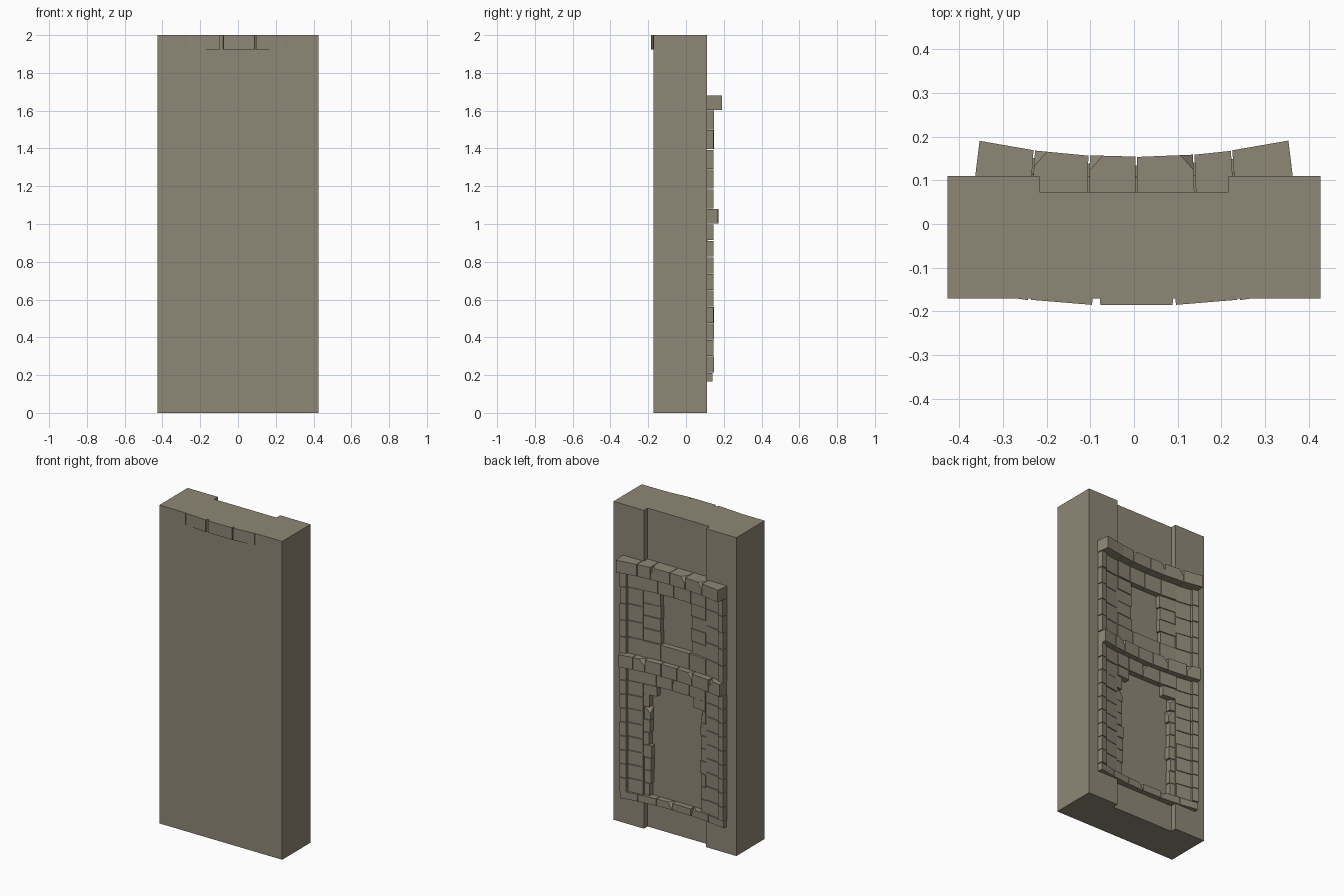
import bpy, bmesh, random
from mathutils import Vector

random.seed(4)
cube = bpy.data.objects.get("Cube")
if cube:
    bpy.data.objects.remove(cube, do_unlink=True)

stone_mat = bpy.data.materials.new("weathered stone")
stone_mat.use_nodes = True
colour = (0.275, 0.245, 0.18, 1)
stone_mat.diffuse_color = colour
stone_mat.node_tree.nodes["Principled BSDF"].inputs["Base Color"].default_value = colour


def finish(name, bm):
    bmesh.ops.recalc_face_normals(bm, faces=bm.faces)
    mesh = bpy.data.meshes.new(name)
    bm.to_mesh(mesh)
    bm.free()
    mesh.materials.append(stone_mat)
    obj = bpy.data.objects.new(name, mesh)
    bpy.context.collection.objects.link(obj)
    return obj


def prism(bm, outline, z0, z1):
    """Extrude a plan outline from z0 to z1."""
    low = [bm.verts.new((x, y, z0)) for x, y in outline]
    high = [bm.verts.new((x, y, z1)) for x, y in outline]
    bm.faces.new(low[::-1])
    bm.faces.new(high)
    n = len(low)
    for i in range(n):
        j = (i + 1) % n
        bm.faces.new((low[i], low[j], high[j], high[i]))


def curve(x):
    """Concave plan line followed by the masonry on the back."""
    return 0.111 + 0.27 * x * x


def stone(bm, x0, x1, z0, z1, off, chip=0, back=0.07):
    """One wedge stone with radial joints; chip = -1 or 1 breaks a top corner."""
    gap = 0.0018
    x0, x1 = x0 + gap, x1 - gap
    off += random.uniform(-0.002, 0.001)

    def front(x):
        y = curve(x) + off
        return x - 0.5 * x * (y - 0.11), y
    temp = bmesh.new()
    prism(temp, [(x0, back), (x1, back), front(x1), front(x0)], z0 + gap, z1 - gap)
    if chip:
        cx, cy = front(x1 if chip > 0 else x0)
        normal = Vector((chip, 0.9, 0.8)).normalized()
        corner = Vector((cx, cy, z1))
        cut = bmesh.ops.bisect_plane(
            temp, geom=temp.verts[:] + temp.edges[:] + temp.faces[:],
            plane_co=corner - normal * 0.02, plane_no=normal, clear_outer=True)
        edges = [e for e in cut["geom_cut"] if isinstance(e, bmesh.types.BMEdge)]
        bmesh.ops.contextual_create(temp, geom=edges)
    mesh = bpy.data.meshes.new("temporary_stone")
    temp.to_mesh(mesh)
    temp.free()
    bm.from_mesh(mesh)
    bpy.data.meshes.remove(mesh)


def course(name, joints, z0, z1, off, chips=()):
    """Horizontal row of stones between successive joints."""
    bm = bmesh.new()
    for i, (a, b) in enumerate(zip(joints, joints[1:])):
        stone(bm, a, b, z0, z1, off, dict(chips).get(i, 0))
    finish(name, bm)


def stack(name, side, xa, xb, z0, z1, count, off, ragged=0, chip_rate=0):
    """Vertical pile of stones; ragged varies the inner edge."""
    bm = bmesh.new()
    step = (z1 - z0) / count
    for i in range(count):
        inner = xa + random.uniform(-ragged, ragged)
        a, b = sorted((side * inner, side * xb))
        chip = -side if random.random() < chip_rate else 0
        stone(bm, a, b, z0 + i * step, z0 + (i + 1) * step, off, chip)
    finish(name, bm)


# Main slab with a shallow full-height channel in the back
W, C = 0.427, 0.216
slab = bmesh.new()
prism(slab, [(-W, -0.171), (W, -0.171), (W, 0.11), (C, 0.11), (C, 0.073),
             (-C, 0.073), (-C, 0.11), (-W, 0.11)], 0, 2)
finish("wall_slab", slab)

# Projecting bands across the back
course("upper_cornice", (-0.37, -0.235, -0.105, 0.005, 0.14, 0.23, 0.37),
       1.603, 1.682, 0.044, ((1, -1), (2, -1), (3, 1)))
course("middle_ledge", (-0.365, -0.27, -0.14, -0.03, 0.08, 0.19, 0.27, 0.365),
       1.0, 1.081, 0.024, ((0, 1), (2, -1), (5, -1)))
course("base_course", (-0.365, -0.24, -0.11, 0.02, 0.13, 0.25, 0.365),
       0.165, 0.212, -0.006, ((1, 1), (3, -1)))

# Lintels and sill between the bands
course("window_lintel", (-0.22, -0.11, 0.01, 0.12, 0.22), 1.5, 1.603, -0.004)
course("window_sill", (-0.22, -0.1, 0.1, 0.22), 1.081, 1.185, -0.006)
course("door_lintel", (-0.22, -0.1, 0.02, 0.13, 0.22), 0.915, 1.0, -0.004, ((1, 1),))

# Outer columns, pilasters and opening jambs, mirrored
for side, tag in ((1, "left"), (-1, "right")):
    for level, z0, z1, count in (("lower", 0.212, 1.0, 9), ("upper", 1.081, 1.603, 5)):
        stack(f"{tag}_{level}_outer_column", side, 0.322, 0.367, z0, z1, count, 0)
        stack(f"{tag}_{level}_pilaster", side, 0.218, 0.32, z0, z1, count, -0.011)
    stack(f"{tag}_window_jamb", side, 0.105, 0.216, 1.185, 1.5, 4, -0.012, 0.007, 0.2)
    stack(f"{tag}_door_jamb", side, 0.172, 0.216, 0.212, 0.85, 8, -0.014, 0.008, 0.2)
    stack(f"{tag}_door_corbel", side, 0.125, 0.216, 0.85, 0.915, 1, -0.008)

# Row of stones breaking through the top of the front
bm = bmesh.new()
prism(bm, [(-0.079, -0.16), (-0.077, -0.185), (0.088, -0.185), (0.091, -0.16)], 1.925, 2)
for s in (-1, 1):
    prism(bm, [(s * 0.094, -0.16), (s * 0.096, -0.185), (s * 0.236, -0.1735),
               (s * 0.238, -0.16)], 1.925, 2)
    prism(bm, [(s * 0.242, -0.16), (s * 0.243, -0.174), (s * 0.265, -0.171),
               (s * 0.265, -0.16)], 1.925, 2)
finish("front_top_stones", bm)
